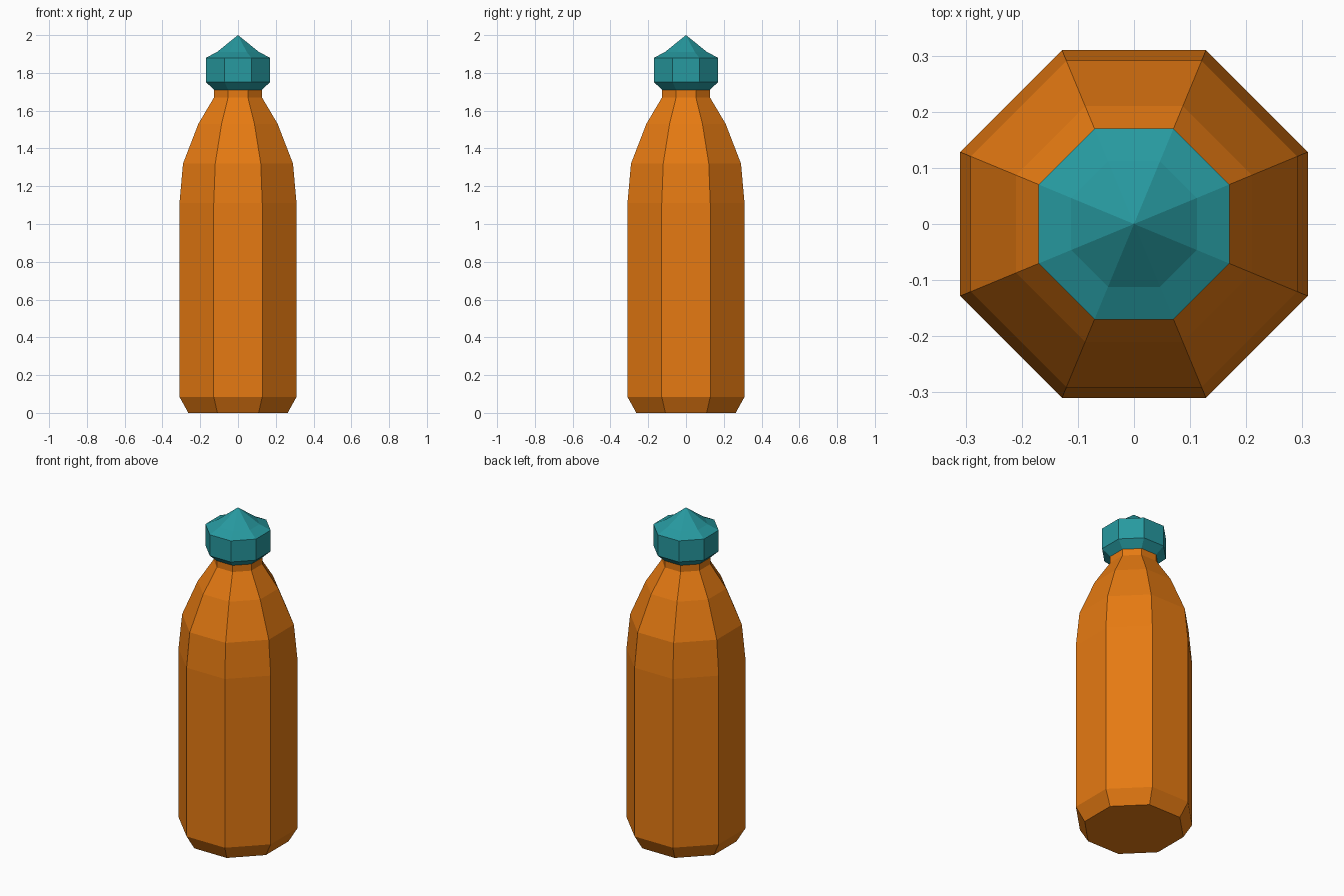
import bpy, bmesh, math

if "Cube" in bpy.data.objects:
    bpy.data.objects.remove(bpy.data.objects["Cube"])

SIDES = 8


def material(name, rgb):
    m = bpy.data.materials.new(name)
    m.diffuse_color = (*rgb, 1)
    m.use_nodes = True
    m.node_tree.nodes["Principled BSDF"].inputs["Base Color"].default_value = m.diffuse_color
    return m


def lathe(name, profile, mat):
    """Octagonal solid from (half width across flats, height) pairs; half width 0 makes a tip."""
    bm = bmesh.new()
    rings = []
    for half, z in profile:
        if half == 0:
            rings.append([bm.verts.new((0, 0, z))] * SIDES)
            continue
        r = half / math.cos(math.pi / SIDES)
        angles = [(i + 0.5) * 2 * math.pi / SIDES for i in range(SIDES)]
        rings.append([bm.verts.new((r * math.cos(a), r * math.sin(a), z)) for a in angles])
    for low, high in zip(rings, rings[1:]):
        for i in range(SIDES):
            j = (i + 1) % SIDES
            quad = [low[i], low[j], high[j], high[i]]
            bm.faces.new(list(dict.fromkeys(quad)))
    # close the flat ends
    bm.faces.new(rings[0][::-1])
    if profile[-1][0] > 0:
        bm.faces.new(rings[-1])
    bmesh.ops.recalc_face_normals(bm, faces=bm.faces)
    mesh = bpy.data.meshes.new(name)
    bm.to_mesh(mesh)
    bm.free()
    mesh.materials.append(mat)
    obj = bpy.data.objects.new(name, mesh)
    bpy.context.collection.objects.link(obj)
    return obj


orange = material("orange", (0.79, 0.195, 0.006))
teal = material("teal", (0.02, 0.32, 0.35))

# Bottle with chamfered base, tapering shoulder and short neck
lathe("bottle_body", [(0.263, 0), (0.31, 0.085), (0.31, 1.11), (0.291, 1.32),
                      (0.21, 1.53), (0.127, 1.67), (0.127, 1.71)], orange)

# Faceted cap with pointed top
lathe("bottle_cap", [(0.125, 1.708), (0.17, 1.752), (0.17, 1.88),
                     (0.112, 1.91), (0, 2.0)], teal)
